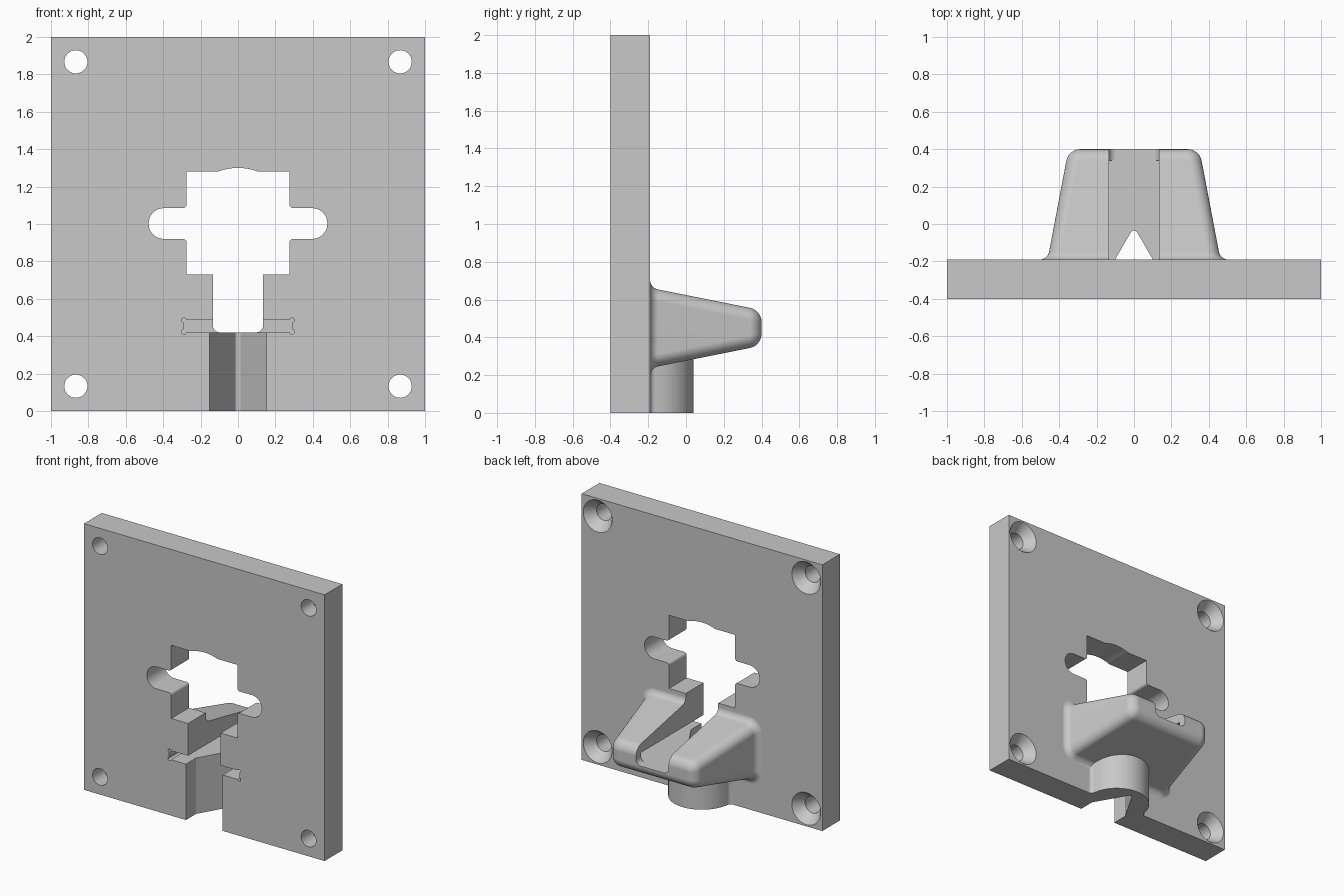
import bpy, bmesh, math
from mathutils import Vector

cube = bpy.data.objects.get("Cube")
if cube:
    bpy.data.objects.remove(cube)

FRONT, BACK, END = -0.4, -0.19, 0.4   # plate front, plate back, bracket tip

grey = bpy.data.materials.new("plain_grey")
grey.use_nodes = True
grey.diffuse_color = (0.58, 0.58, 0.58, 1)
grey.node_tree.nodes["Principled BSDF"].inputs["Base Color"].default_value = grey.diffuse_color


def loft(name, rings):
    """Skin closed rings of equal length and cap both ends."""
    bm = bmesh.new()
    rows = [[bm.verts.new(p) for p in ring] for ring in rings]
    n = len(rows[0])
    for a, b in zip(rows, rows[1:]):
        for i in range(n):
            j = (i + 1) % n
            bm.faces.new((a[i], a[j], b[j], b[i]))
    bm.faces.new(rows[0])
    bm.faces.new(rows[-1])
    bmesh.ops.recalc_face_normals(bm, faces=bm.faces)
    mesh = bpy.data.meshes.new(name)
    bm.to_mesh(mesh)
    bm.free()
    mesh.materials.append(grey)
    obj = bpy.data.objects.new(name, mesh)
    bpy.context.collection.objects.link(obj)
    return obj


def rounded(corners, steps=8):
    """Polygon from (u, v, radius) corners, with the corners rounded."""
    out = []
    for i, (u, v, r) in enumerate(corners):
        p = Vector((u, v))
        if r == 0:
            out.append(p)
            continue
        a = (Vector(corners[i - 1][:2]) - p).normalized()
        b = (Vector(corners[(i + 1) % len(corners)][:2]) - p).normalized()
        half = a.angle(b) / 2
        centre = p + (a + b).normalized() * r / math.sin(half)
        s = p + a * r / math.tan(half) - centre
        e = p + b * r / math.tan(half) - centre
        out += [centre + s.slerp(e, k / steps).normalized() * r for k in range(steps + 1)]
    return out


def box(w, h, r, cz):
    return rounded([(-w, cz - h, r), (w, cz - h, r), (w, cz + h, r), (-w, cz + h, r)])


def circle(x, z, r, n=48):
    return [(x + r * math.cos(math.tau * k / n), z + r * math.sin(math.tau * k / n)) for k in range(n)]


def at_y(outline, y):
    return [(u, y, v) for u, v in outline]


def at_z(outline, z):
    return [(u, v, z) for u, v in outline]


def combine(target, tool, operation):
    mod = target.modifiers.new(operation.lower(), 'BOOLEAN')
    mod.operation, mod.solver, mod.object = operation, 'EXACT', tool
    bpy.context.view_layer.objects.active = target
    bpy.ops.object.modifier_apply(modifier=mod.name)
    bpy.data.objects.remove(tool)


# Square plate
square = [(-1, 0), (1, 0), (1, 2), (-1, 2)]
plate = loft("mounting_plate", [at_y(square, FRONT), at_y(square, BACK)])

# Tapered bracket on the back: flared root, rounded tip
def section(y, grow):
    d = y - BACK
    return at_y(box(0.462 - 0.19 * d + grow, 0.212 - 0.2 * d + grow, 0.065 + grow, 0.45), y)

root, tip, steps = 0.04, 0.06, 6
angles = [math.pi / 2 * k / steps for k in range(steps + 1)]
rings = [[(x, BACK - 0.1, z) for x, y, z in section(BACK, root)]]
rings += [section(BACK + root * (1 - math.cos(a)), root * (1 - math.sin(a))) for a in angles]
rings += [section(END - tip + tip * math.sin(a), -tip * (1 - math.cos(a))) for a in angles]
combine(plate, loft("bracket", rings), 'UNION')

# Half-round post under the bracket, filleted into the plate
R, f = 0.23, 0.03
right = [(R + f * (1 - math.sin(a)), BACK + f * (1 - math.cos(a))) for a in angles]
arc = [(R * math.cos(t), BACK + R * math.sin(t))
       for t in (math.radians(12 + 156 * k / 28) for k in range(29))]
left = [(-x, y) for x, y in reversed(right)]
post = [(R + f, BACK - 0.1)] + right + arc + left + [(-R - f, BACK - 0.1)]
combine(plate, loft("post", [at_z(post, 0), at_z(post, 0.4)]), 'UNION')

# Stepped keyhole opening, running through the plate and the bracket
half = [(0.135, 0.42, 0.04), (0.135, 0.73, 0), (0.275, 0.73, 0), (0.275, 0.92, 0.02),
        (0.478, 0.92, 0.082), (0.478, 1.085, 0.082), (0.275, 1.085, 0.02), (0.275, 1.28, 0)]
top = [(0.3 * math.sin(t), 1 + 0.3 * math.cos(t), 0)
       for t in (math.radians(21 - 42 * k / 12) for k in range(13))]
opening = rounded(half + top + [(-x, z, r) for x, z, r in reversed(half)])
combine(plate, loft("opening", [at_y(opening, -0.6), at_y(opening, 0.6)]), 'DIFFERENCE')

# Wide flat slit with relieved corners, closed near the tip
slit = [(-0.292, 0.42), (0.292, 0.42), (0.292, 0.488), (-0.292, 0.488)]
combine(plate, loft("slit", [at_y(slit, -0.6), at_y(slit, 0.34)]), 'DIFFERENCE')
for x in (-0.289, 0.289):
    for z in (0.423, 0.485):
        c = circle(x, z, 0.013, 16)
        combine(plate, loft("relief", [at_y(c, -0.6), at_y(c, 0.34)]), 'DIFFERENCE')

# Vertical groove with a rounded V bottom
groove = rounded([(-0.153, -0.6, 0), (0.153, -0.6, 0), (0.153, -0.28, 0),
                  (0, -0.015, 0.02), (-0.153, -0.28, 0)])
combine(plate, loft("groove", [at_z(groove, -0.1), at_z(groove, 0.45)]), 'DIFFERENCE')

# Countersunk screw holes in the corners
for x in (-0.867, 0.867):
    for z in (0.133, 1.867):
        profile = [(-0.6, 0.062), (-0.265, 0.062), (BACK, 0.12), (-0.1, 0.12)]
        hole = loft("screw_hole", [at_y(circle(x, z, r), y) for y, r in profile])
        combine(plate, hole, 'DIFFERENCE')

# Smooth curved faces, keep hard edges and flat planes crisp
bpy.ops.object.select_all(action='DESELECT')
plate.select_set(True)
bpy.context.view_layer.objects.active = plate
bpy.ops.object.shade_smooth_by_angle(angle=math.radians(30))
weighted = plate.modifiers.new("weighted_normals", 'WEIGHTED_NORMAL')
weighted.keep_sharp = True
